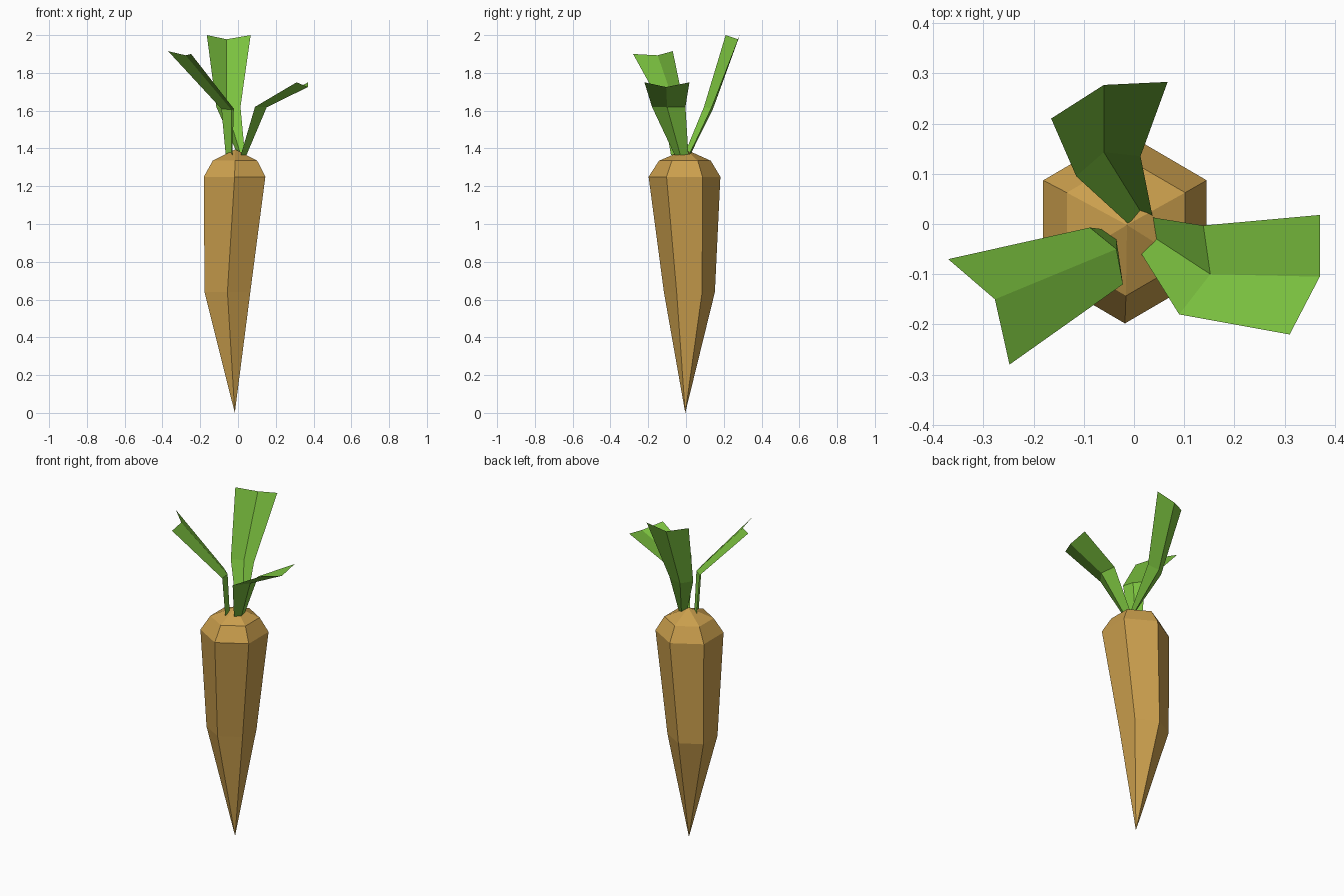
import bpy, bmesh, math

if "Cube" in bpy.data.objects:
    bpy.data.objects.remove(bpy.data.objects["Cube"])


def material(name, color):
    m = bpy.data.materials.new(name)
    m.diffuse_color = (*color, 1)
    m.use_nodes = True
    m.node_tree.nodes["Principled BSDF"].inputs["Base Color"].default_value = m.diffuse_color
    return m


def make_object(name, verts, faces, mat):
    me = bpy.data.meshes.new(name)
    me.from_pydata(verts, [], faces)
    bm = bmesh.new()
    bm.from_mesh(me)
    bmesh.ops.recalc_face_normals(bm, faces=bm.faces)
    bm.to_mesh(me)
    bm.free()
    me.materials.append(mat)
    ob = bpy.data.objects.new(name, me)
    bpy.context.collection.objects.link(ob)
    return ob


root_mat = material("root_tan", (0.60, 0.35, 0.075))
leaf_mat = material("leaf_green", (0.20, 0.54, 0.05))

# Root: six-sided rings (centre x, centre y, radius x, radius y, z) between two tips
SIDES = 6
rings = [(-0.056, 0.018, 0.140, 0.135, 0.64),
         (-0.018, -0.008, 0.188, 0.190, 1.25),
         (-0.016, -0.006, 0.136, 0.137, 1.335)]
verts = [(-0.017, -0.004, 0.0)]
for cx, cy, rx, ry, z in rings:
    for i in range(SIDES):
        a = math.radians(30 + 60 * i)
        verts.append((cx + rx * math.cos(a), cy + ry * math.sin(a), z))
verts.append((-0.014, -0.002, 1.395))
top = len(verts) - 1
faces = []
for i in range(SIDES):
    j = (i + 1) % SIDES
    faces.append((0, 1 + j, 1 + i))
    for r in range(len(rings) - 1):
        b = 1 + r * SIDES
        faces.append((b + i, b + j, b + SIDES + j, b + SIDES + i))
    b = 1 + (len(rings) - 1) * SIDES
    faces.append((b + i, b + j, top))
make_object("root", verts, faces, root_mat)

# Leaves: creased strips, rows of three points (edge, crease, edge) from base to tip
leaves = {
    "back_leaf": [(0.0, -0.01, 1.365), (0.015, 0.022, 1.365), (0.037, 0.015, 1.365),
                  (-0.115, 0.095, 1.62), (-0.06, 0.143, 1.61), (0.013, 0.135, 1.62),
                  (-0.165, 0.21, 2.0), (-0.06, 0.277, 1.978), (0.067, 0.283, 2.0)],
    "left_leaf": [(-0.065, -0.01, 1.365), (-0.035, -0.03, 1.365), (-0.03, -0.08, 1.365),
                  (-0.088, -0.007, 1.61), (-0.035, -0.05, 1.605), (-0.022, -0.12, 1.61),
                  (-0.37, -0.07, 1.915), (-0.277, -0.15, 1.893), (-0.248, -0.28, 1.90)],
    "right_leaf": [(0.037, 0.013, 1.365), (0.045, -0.03, 1.365), (0.015, -0.06, 1.365),
                   (0.138, -0.003, 1.62), (0.152, -0.10, 1.618), (0.09, -0.18, 1.62),
                   (0.37, 0.018, 1.75), (0.37, -0.105, 1.725), (0.31, -0.22, 1.75)],
}
strip = [(3 * r + c, 3 * r + c + 1, 3 * r + c + 4, 3 * r + c + 3)
         for r in range(2) for c in range(2)]
for name, pts in leaves.items():
    make_object(name, pts, strip, leaf_mat)
